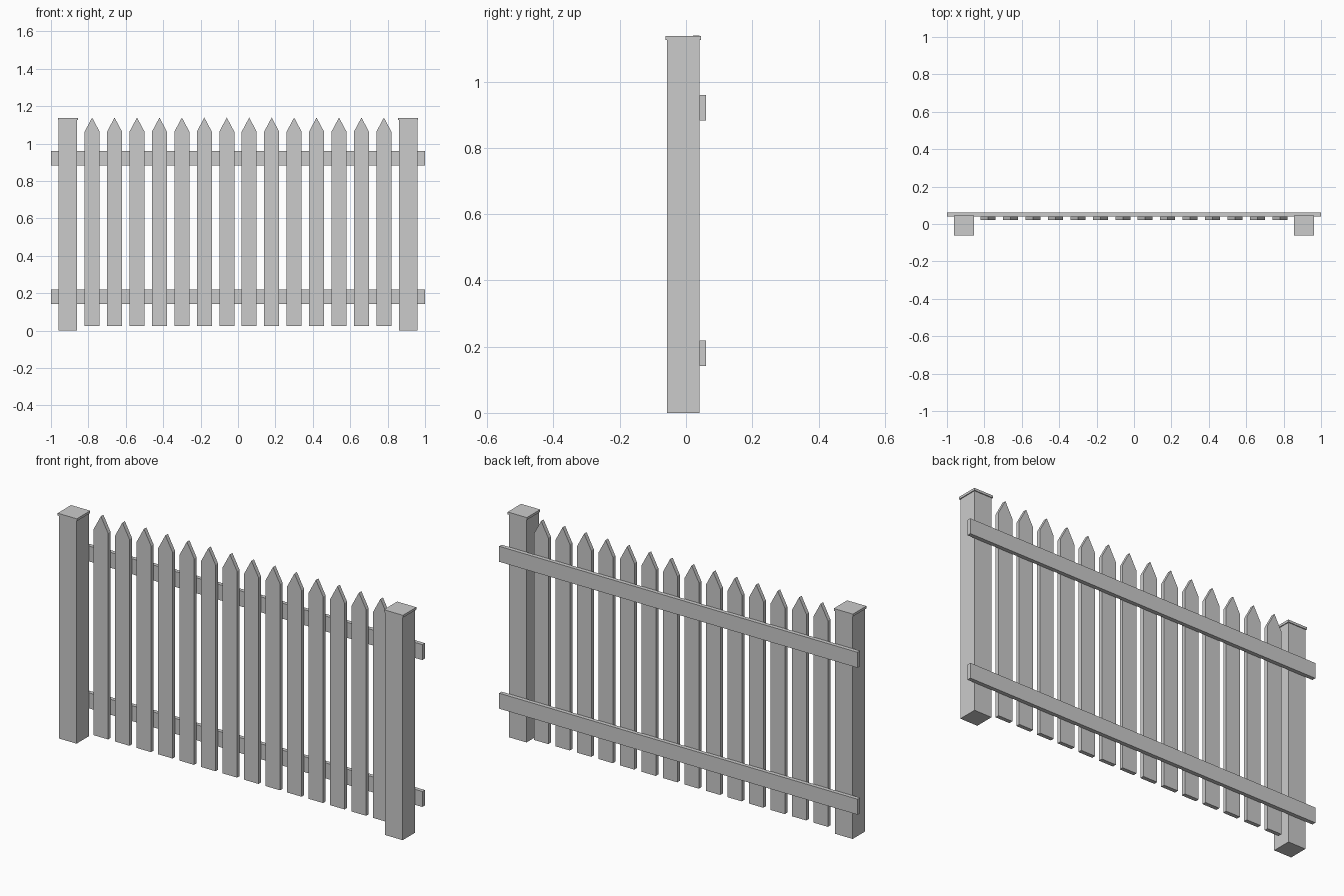
import bpy, bmesh

if "Cube" in bpy.data.objects:
    bpy.data.objects.remove(bpy.data.objects["Cube"])


def box(name, x0, x1, y0, y1, z0, z1):
    bm = bmesh.new()
    bmesh.ops.create_cube(bm, size=1)
    for v in bm.verts:
        v.co.x = x1 if v.co.x > 0 else x0
        v.co.y = y1 if v.co.y > 0 else y0
        v.co.z = z1 if v.co.z > 0 else z0
    return finish(name, bm)


def finish(name, bm):
    bmesh.ops.recalc_face_normals(bm, faces=bm.faces)
    me = bpy.data.meshes.new(name)
    bm.to_mesh(me)
    bm.free()
    ob = bpy.data.objects.new(name, me)
    bpy.context.collection.objects.link(ob)
    return ob


def picket(name, x):
    # pointed board profile, extruded through its thickness
    w, y0, depth = 0.04, 0.021, 0.02
    profile = [(-w, 0.024), (w, 0.024), (w, 1.064), (0, 1.139), (-w, 1.064)]
    bm = bmesh.new()
    face = bm.faces.new([bm.verts.new((x + px, y0, pz)) for px, pz in profile])
    ext = bmesh.ops.extrude_face_region(bm, geom=[face])
    verts = [g for g in ext["geom"] if isinstance(g, bmesh.types.BMVert)]
    bmesh.ops.translate(bm, verts=verts, vec=(0, depth, 0))
    return finish(name, bm)


# Posts with overhanging caps
for side, cx in (("left", -0.91), ("right", 0.91)):
    box(f"{side}_post", cx - 0.049, cx + 0.049, -0.057, 0.041, 0, 1.125)
    box(f"{side}_post_cap", cx - 0.0535, cx + 0.0535, -0.0615, 0.0455, 1.125, 1.137)

# Horizontal rails behind posts and pickets
for level, z in (("lower", 0.18), ("upper", 0.921)):
    box(f"{level}_rail", -1, 1, 0.041, 0.061, z - 0.039, z + 0.039)

# Row of pointed pickets
for i in range(14):
    picket(f"picket_{i + 1}", -0.78 + i * 0.12)
